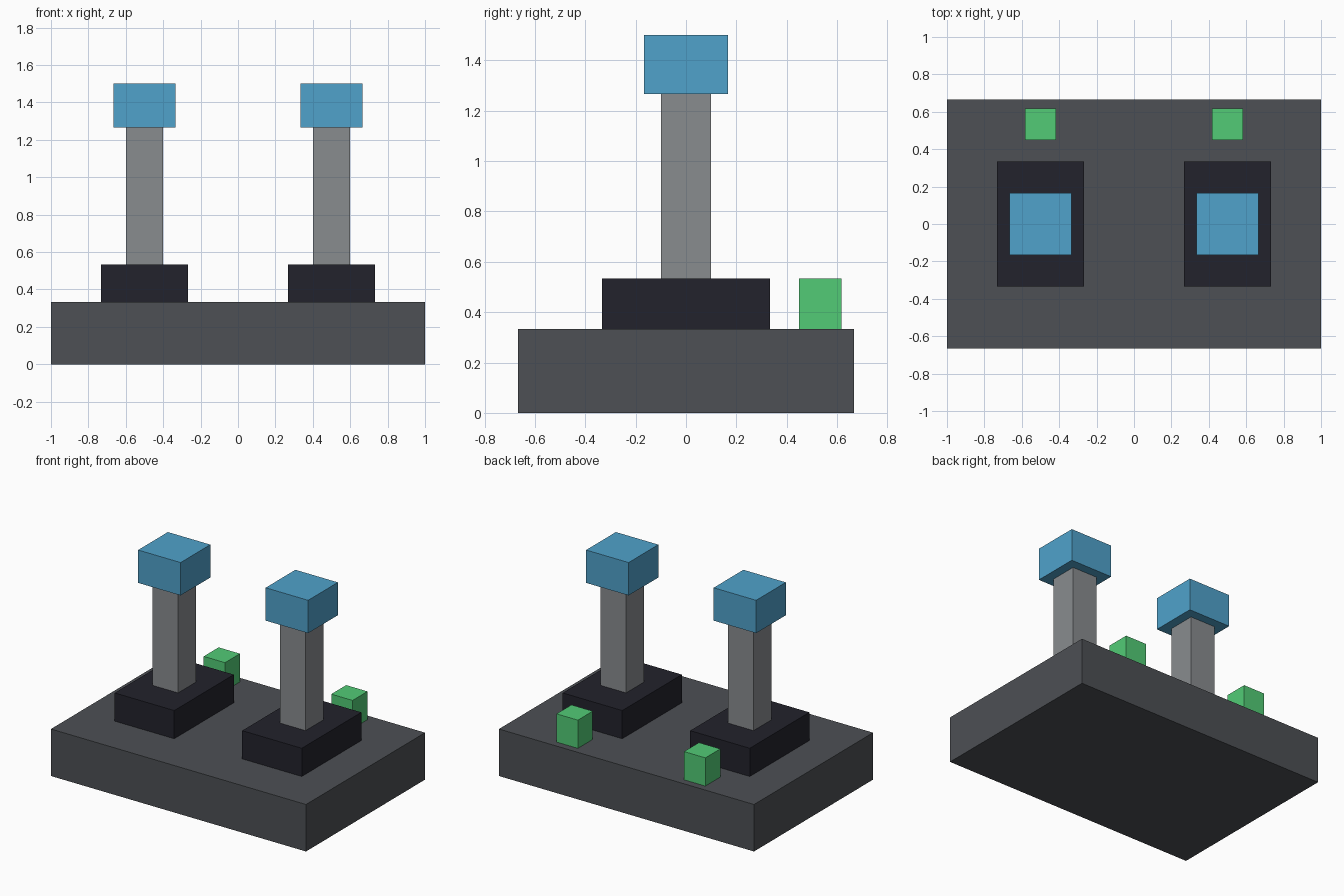
import bpy
import bmesh
from mathutils import Matrix

cube = bpy.data.objects.get("Cube")
if cube:
    bpy.data.objects.remove(cube, do_unlink=True)


def material(name, rgb):
    mat = bpy.data.materials.new(name)
    mat.use_nodes = True
    color = (*rgb, 1.0)
    mat.diffuse_color = color
    mat.node_tree.nodes["Principled BSDF"].inputs["Base Color"].default_value = color
    return mat


def box(name, x, y, bottom, top, width, depth, mat):
    """Flat-faced block centred on (x, y), spanning bottom to top."""
    bm = bmesh.new()
    bmesh.ops.create_cube(bm, size=1, matrix=Matrix.Diagonal((width, depth, top - bottom, 1)))
    mesh = bpy.data.meshes.new(name)
    bm.to_mesh(mesh)
    bm.free()
    mesh.materials.append(mat)
    obj = bpy.data.objects.new(name, mesh)
    obj.location = (x, y, (bottom + top) / 2)
    bpy.context.collection.objects.link(obj)
    return obj


slate = material("slate grey", (0.074, 0.080, 0.089))
black = material("blue black", (0.016, 0.016, 0.025))
steel = material("steel grey", (0.250, 0.262, 0.275))
blue = material("knob blue", (0.080, 0.361, 0.597))
green = material("lamp green", (0.084, 0.597, 0.181))

# Stacking heights
base_top, mount_top, shaft_top, knob_top = 0.333, 0.533, 1.267, 1.5

# Console base
box("console_base", 0, 0, 0, base_top, 2, 1.333, slate)

# Two matching levers, each with an indicator lamp behind it
for side, x in (("left", 0.5), ("right", -0.5)):
    box(side + "_lever_mount", x, 0, base_top, mount_top, 0.467, 0.667, black)
    box(side + "_lever_shaft", x, 0, mount_top, shaft_top, 0.2, 0.2, steel)
    box(side + "_lever_knob", x, 0, shaft_top, knob_top, 0.333, 0.333, blue)
    box(side + "_indicator_lamp", x, 0.533, base_top, mount_top, 0.167, 0.167, green)
